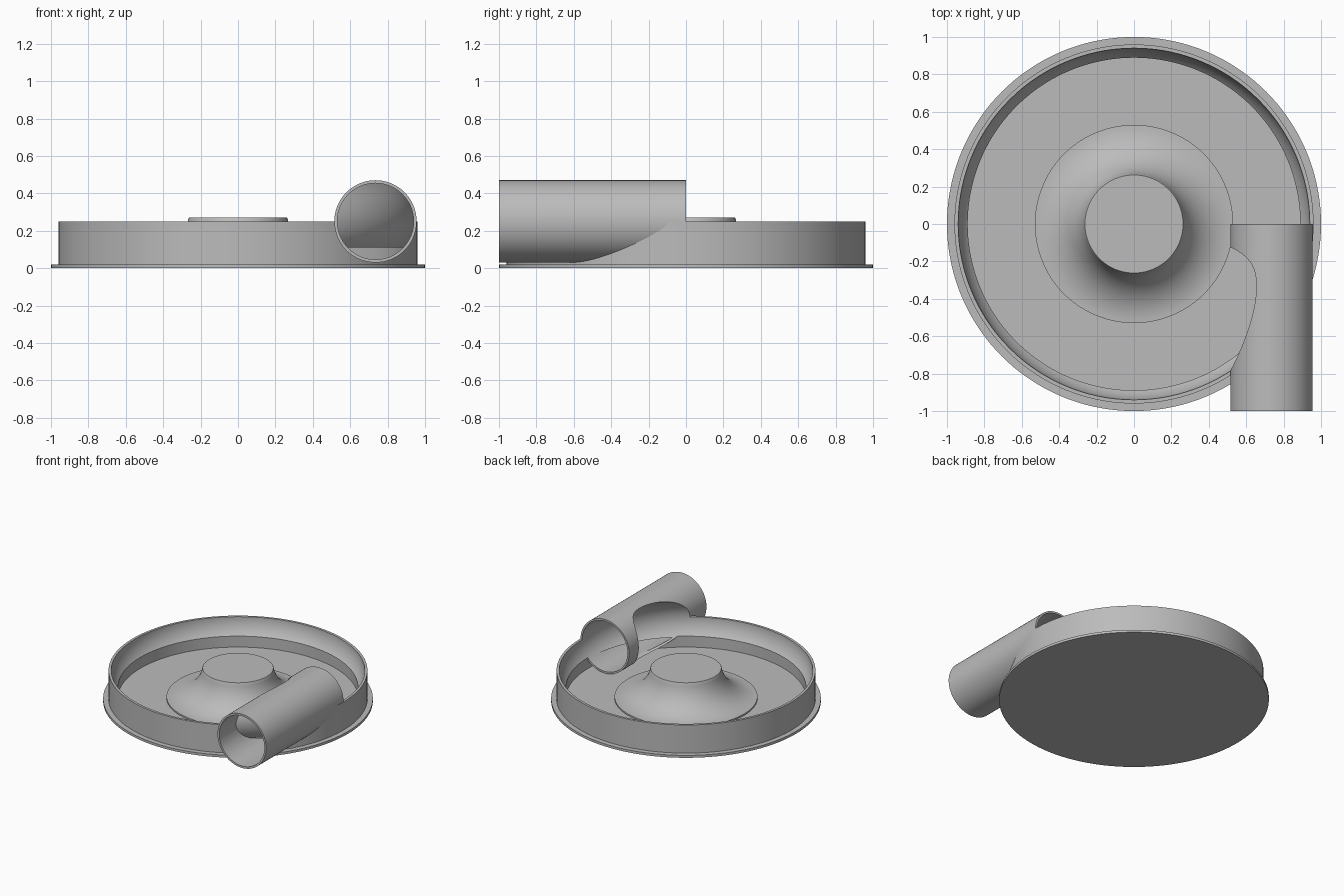
import bpy, bmesh, math
from mathutils import Matrix, Vector

cube = bpy.data.objects.get("Cube")
if cube:
    bpy.data.objects.remove(cube, do_unlink=True)

PIPE_R, BORE_R, MID_R, RIM_Z = 0.22, 0.205, 0.735, 0.25
FLOOR_Z, WALL_R, STEP_Z = 0.025, 0.89, 0.115

grey = bpy.data.materials.new("plain grey")
grey.use_nodes = True
colour = (0.5, 0.5, 0.5, 1)
grey.diffuse_color = colour
grey.node_tree.nodes["Principled BSDF"].inputs["Base Color"].default_value = colour


def finish(name, bm):
    bmesh.ops.recalc_face_normals(bm, faces=bm.faces)
    mesh = bpy.data.meshes.new(name)
    bm.to_mesh(mesh)
    bm.free()
    mesh.materials.append(grey)
    obj = bpy.data.objects.new(name, mesh)
    bpy.context.collection.objects.link(obj)
    return obj


def lathe(name, profile, closed=False, steps=144):
    bm = bmesh.new()
    verts = [bm.verts.new((r, 0, z)) for r, z in profile]
    pairs = list(zip(verts, verts[1:]))
    if closed:
        pairs.append((verts[-1], verts[0]))
    edges = [bm.edges.new(p) for p in pairs]
    bmesh.ops.spin(bm, geom=verts + edges, axis=(0, 0, 1), cent=(0, 0, 0),
                   angle=math.tau, steps=steps, use_merge=False)
    bmesh.ops.remove_doubles(bm, verts=bm.verts, dist=1e-5)
    return finish(name, bm)


def arc(cx, cz, radius, start, end, count):
    angles = [math.radians(start + (end - start) * i / count) for i in range(count + 1)]
    return [(cx + radius * math.cos(a), cz + radius * math.sin(a)) for a in angles]


def tube_solid(name, radius, y0, y1):
    bm = bmesh.new()
    place = Matrix.Translation((MID_R, (y0 + y1) / 2, RIM_Z)) @ Matrix.Rotation(math.pi / 2, 4, 'X')
    bmesh.ops.create_cone(bm, cap_ends=True, segments=96, radius1=radius,
                          radius2=radius, depth=y1 - y0, matrix=place)
    return finish(name, bm)


def ring_solid(name, radius):
    return lathe(name, arc(MID_R, RIM_Z, radius, 0, 360, 72)[:-1], closed=True)


def cut(obj, tool):
    mod = obj.modifiers.new("cut", 'BOOLEAN')
    mod.operation, mod.solver, mod.object = 'DIFFERENCE', 'EXACT', tool
    bpy.context.view_layer.update()
    result = bpy.data.meshes.new_from_object(
        obj.evaluated_get(bpy.context.evaluated_depsgraph_get()))
    obj.modifiers.clear()
    obj.data = result


# Flanged casing with curved inner wall, flat floor and flared hub
drop = math.degrees(math.asin((RIM_Z - STEP_Z) / BORE_R))
profile = [(0, 0), (1, 0), (1, 0.02), (0.96, 0.02), (0.96, RIM_Z)]
profile += arc(MID_R, RIM_Z, BORE_R, 0, -drop, 12)
profile += [(WALL_R, FLOOR_Z), (0.53, FLOOR_Z)]
profile += arc(0.53, 0.305, 0.268, -90, -180, 20)[:-2]
profile += [(0.262, 0.27), (0, 0.27)]
casing = lathe("casing", profile)

# Straight outlet pipe
pipe = tube_solid("outlet_pipe", PIPE_R, -1, 0)

# Ring channel cutter, and a bore cutter that leaves a thin channel wall
channel = ring_solid("channel_cutter", BORE_R)
channel_wall = ring_solid("channel_wall_cutter", BORE_R + 0.007)
bm = bmesh.new()
bmesh.ops.create_cube(bm, size=1, matrix=Matrix.Translation((0, 0, STEP_Z - 0.505)))
bmesh.ops.scale(bm, vec=Vector((3, 3, 1)), verts=bm.verts)
low_block = finish("low_block_cutter", bm)
cut(channel_wall, low_block)
bore = tube_solid("bore_cutter", BORE_R - 0.001, -1.1, 0.01)
cut(bore, channel_wall)

cut(pipe, channel)
cut(pipe, bore)
cut(casing, bore)
for helper in (channel, channel_wall, low_block, bore):
    bpy.data.objects.remove(helper, do_unlink=True)

# Smooth shading with crisp edges
for obj in (casing, pipe):
    bpy.ops.object.select_all(action='DESELECT')
    obj.select_set(True)
    bpy.context.view_layer.objects.active = obj
    bpy.ops.object.shade_smooth_by_angle(angle=math.radians(30))
